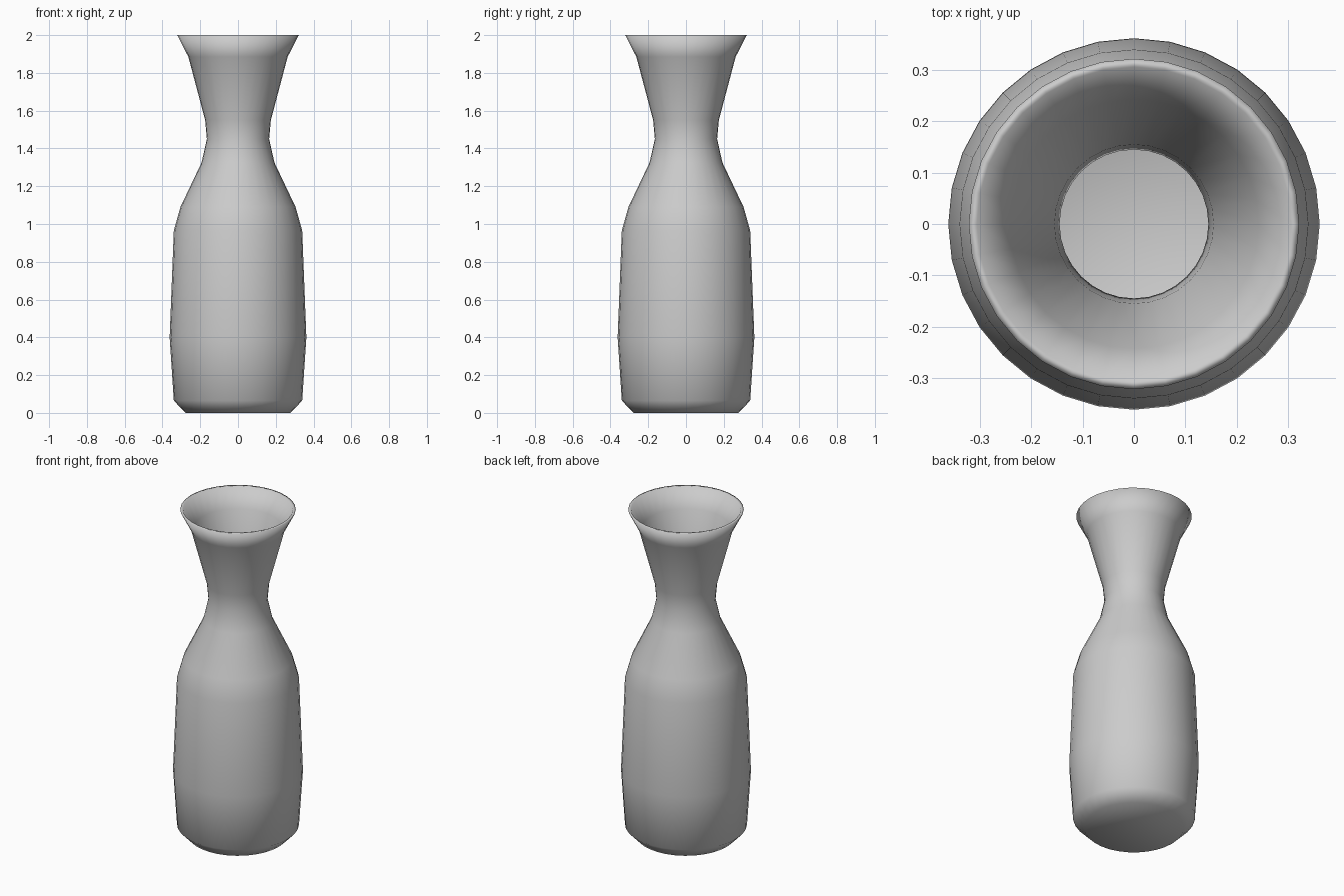
import bpy, bmesh, math

if "Cube" in bpy.data.objects:
    bpy.data.objects.remove(bpy.data.objects["Cube"])

SIDES = 32

# Outer silhouette (radius, height) from the base to the lip
outer = [(0.278, 0.0), (0.34, 0.065), (0.362, 0.40), (0.34, 0.965),
         (0.305, 1.09), (0.193, 1.325), (0.165, 1.45), (0.174, 1.55),
         (0.263, 1.885), (0.322, 2.0)]

# Inner wall from the lip down to the floor
inner = [(0.306, 2.0), (0.243, 1.89), (0.155, 1.555), (0.145, 1.45),
         (0.174, 1.317), (0.286, 1.08), (0.32, 0.96), (0.342, 0.40),
         (0.322, 0.072), (0.27, 0.02)]


def lathe(name, profile):
    bm = bmesh.new()
    rings = []
    for r, z in profile:
        rings.append([bm.verts.new((r * math.cos(math.tau * i / SIDES),
                                    r * math.sin(math.tau * i / SIDES), z))
                      for i in range(SIDES)])
    for a, b in zip(rings, rings[1:]):
        for i in range(SIDES):
            j = (i + 1) % SIDES
            bm.faces.new((a[i], a[j], b[j], b[i]))
    # Underside and inside floor
    bm.faces.new(rings[0][::-1])
    bm.faces.new(rings[-1])
    bmesh.ops.recalc_face_normals(bm, faces=bm.faces)
    for f in bm.faces:
        f.smooth = True
    mesh = bpy.data.meshes.new(name)
    bm.to_mesh(mesh)
    bm.free()
    obj = bpy.data.objects.new(name, mesh)
    bpy.context.collection.objects.link(obj)
    return obj


# Hollow carafe body
lathe("carafe", outer + inner)
